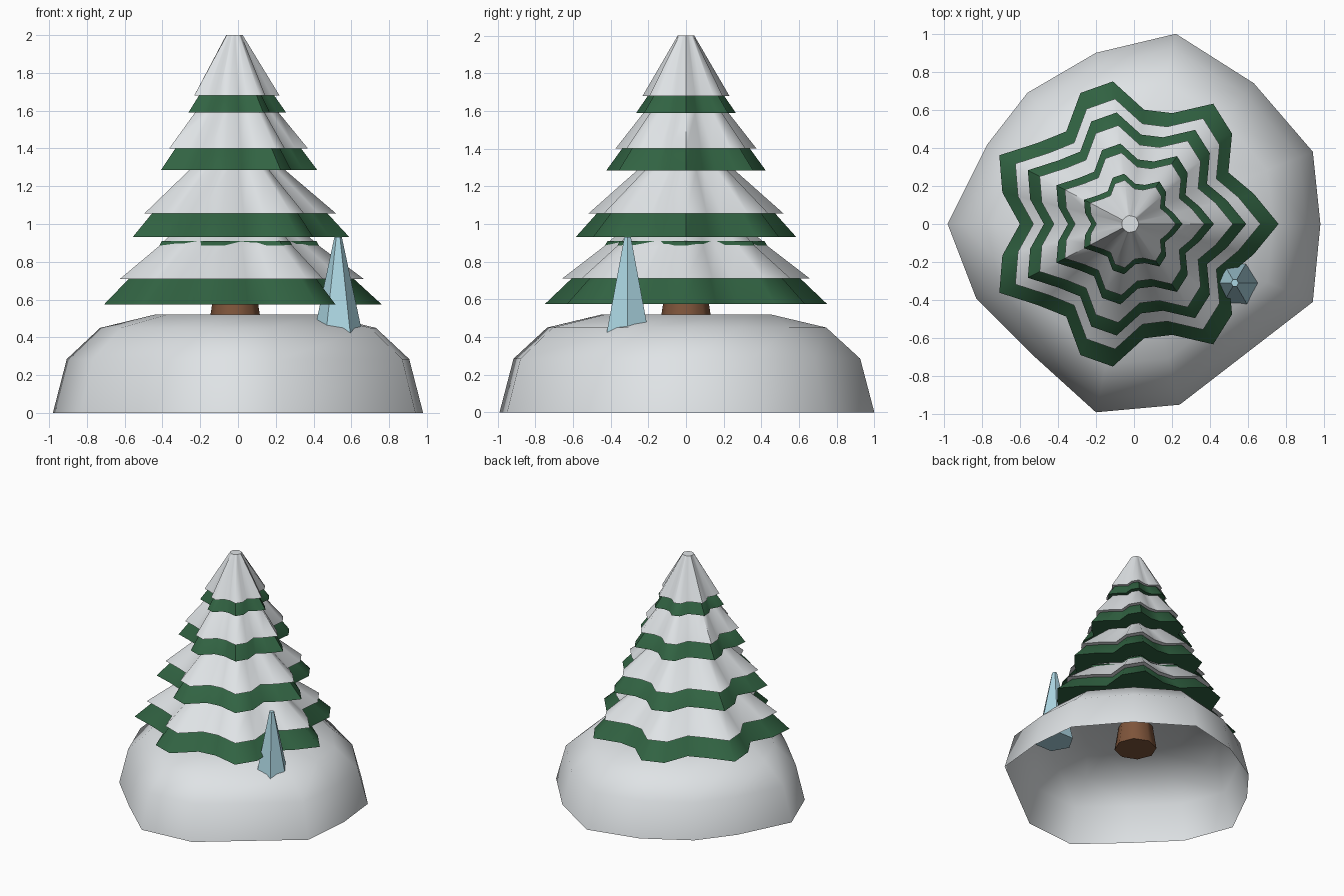
import bpy
import math

cube = bpy.data.objects.get("Cube")
if cube:
    bpy.data.objects.remove(cube, do_unlink=True)


def material(name, r, g, b):
    m = bpy.data.materials.new(name)
    m.use_nodes = True
    m.diffuse_color = (r, g, b, 1)
    bsdf = m.node_tree.nodes["Principled BSDF"]
    bsdf.inputs["Base Color"].default_value = (r, g, b, 1)
    bsdf.inputs["Roughness"].default_value = 0.9
    return m


SNOW = material("snow white", 0.74, 0.77, 0.79)
GREEN = material("pine green", 0.031, 0.125, 0.055)
BARK = material("bark brown", 0.21, 0.09, 0.043)
ICE = material("ice blue", 0.41, 0.67, 0.76)


def loft(name, rings, mat, bottom=True, smooth=60):
    """Skin a stack of rings from the bottom up and close the top."""
    n = len(rings[0])
    verts = [p for ring in rings for p in ring]
    faces = []
    for k in range(len(rings) - 1):
        for i in range(n):
            j = (i + 1) % n
            faces.append((k * n + i, k * n + j, (k + 1) * n + j, (k + 1) * n + i))
    faces.append(tuple(range(len(verts) - n, len(verts))))
    if bottom:
        faces.append(tuple(reversed(range(n))))
    mesh = bpy.data.meshes.new(name)
    mesh.from_pydata(verts, [], faces)
    mesh.materials.append(mat)
    obj = bpy.data.objects.new(name, mesh)
    bpy.context.collection.objects.link(obj)
    bpy.ops.object.select_all(action='DESELECT')
    obj.select_set(True)
    bpy.context.view_layer.objects.active = obj
    bpy.ops.object.shade_smooth_by_angle(angle=math.radians(smooth))
    return obj


def circle(x, y, z, r, n):
    return [(x + r * math.cos(math.tau * i / n), y + r * math.sin(math.tau * i / n), z)
            for i in range(n)]


def star(z, tip, wave=0.147, n=26):
    """Seven-lobed wavy ring whose lobes reach the tip radius."""
    ring = []
    for i in range(n):
        a = math.tau * i / n
        r = tip * (1 + wave * math.cos(7 * a)) / 1.147
        ring.append((r * math.cos(a) - 0.02, r * math.sin(a), z))
    return ring


# Snow mound: one irregular outline shrunk level by level, open underneath
outline = [(0.98, 0), (0.94, 0.38), (0.63, 0.74), (0.22, 1.0), (-0.2, 0.9),
           (-0.56, 0.69), (-0.77, 0.42), (-0.98, 0), (-0.83, -0.39),
           (-0.52, -0.7), (-0.2, -0.99), (0.24, -0.95), (0.94, -0.41)]
levels = [(0, 1), (0.285, 0.925), (0.45, 0.745), (0.52, 0.45)]
loft("snow_mound", [[(x * s, y * s, z) for x, y in outline] for z, s in levels],
     SNOW, bottom=False)

# Trunk, reaching through the mound
loft("trunk", [circle(-0.015, 0, 0.33, 0.16, 8), circle(-0.015, 0, 0.62, 0.115, 8)], BARK)

# Four tiers: green skirt (z, tip radius) pairs and the snow lying on it
tiers = [
    ([(0.575, 0.78), (0.87, 0.458), (0.91, 0.428)], [(0.71, 0.685), (0.88, 0.455), (0.99, 0.33)]),
    ([(0.93, 0.61), (1.218, 0.338)], [(1.055, 0.54), (1.285, 0.27), (1.34, 0.22)]),
    ([(1.285, 0.44), (1.56, 0.23)], [(1.4, 0.39), (1.59, 0.235), (1.64, 0.18)]),
    ([(1.59, 0.275), (1.75, 0.16)], [(1.68, 0.24), (2.0, 0.05)]),
]
for number, (skirt, snow) in enumerate(tiers, 1):
    rings = [star(z, r) for z, r in skirt[:-1]]
    rings.append(star(skirt[-1][0], skirt[-1][1], 0.165))
    loft(f"branch_tier_{number}", rings, GREEN)
    rings = [star(z, r) for z, r in snow[:-1]]
    top_wave = 0.03 if number == len(tiers) else 0.147
    rings.append(star(snow[-1][0], snow[-1][1], top_wave))
    loft(f"snow_tier_{number}", rings, SNOW)

# Ice spike standing in the mound beside the tree
loft("ice_spike", [circle(0.53, -0.31, 0.33, 0.148, 6), circle(0.53, -0.31, 0.93, 0.02, 6)],
     ICE, smooth=30)
